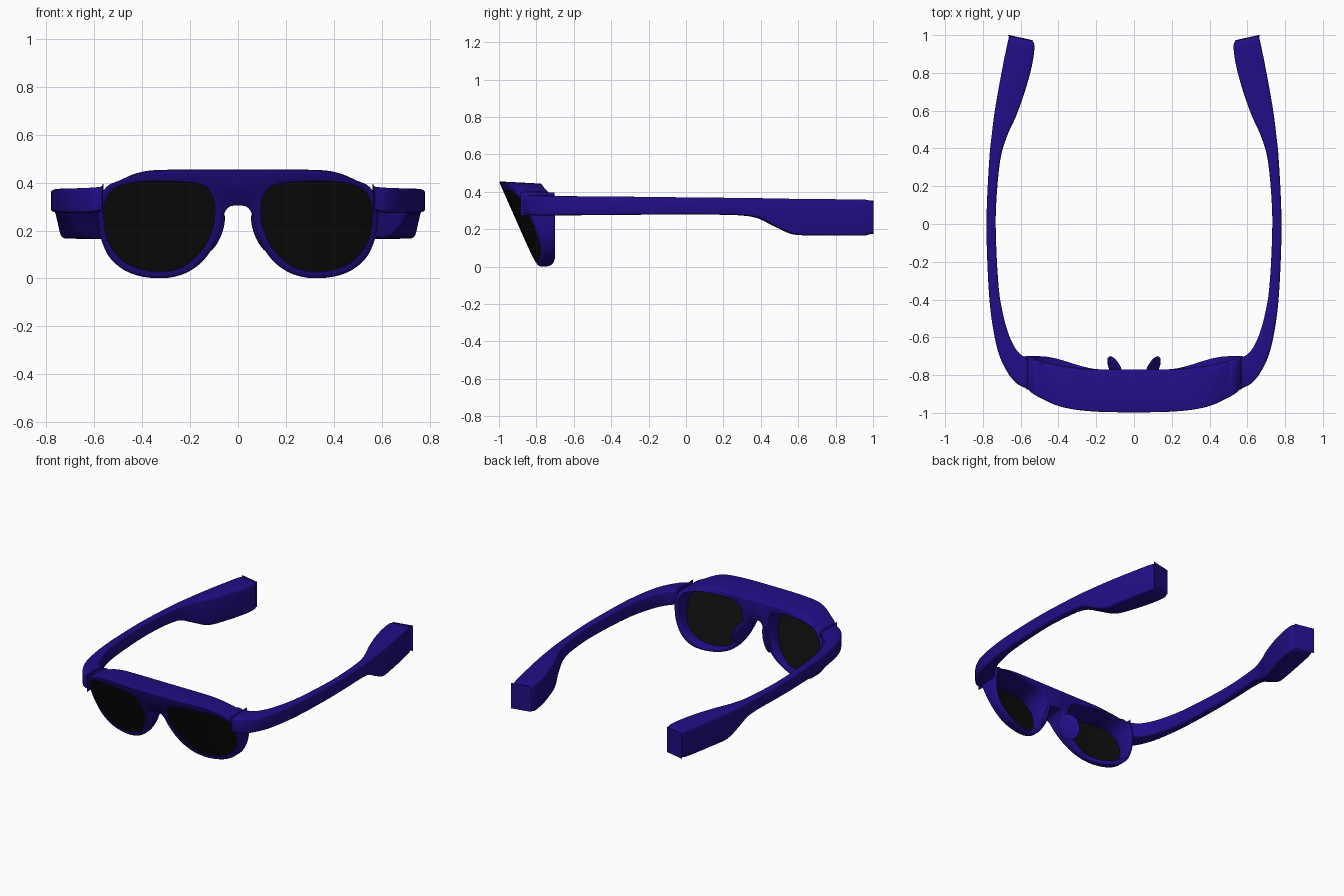
import bpy, bmesh, math

if "Cube" in bpy.data.objects:
    bpy.data.objects.remove(bpy.data.objects["Cube"])


def material(name, rgb):
    m = bpy.data.materials.new(name)
    m.diffuse_color = (*rgb, 1)
    m.use_nodes = True
    m.node_tree.nodes["Principled BSDF"].inputs["Base Color"].default_value = m.diffuse_color
    return m


FRAME = material("frame_purple", (0.016, 0.004, 0.24))
LENS = material("lens_black", (0.004, 0.004, 0.004))


def smooth_path(pts, steps):
    """Open Catmull-Rom curve through tuples of any size."""
    p = [pts[0]] + list(pts) + [pts[-1]]
    out = []
    for i in range(1, len(p) - 2):
        for s in range(steps):
            t = s / steps
            out.append(tuple(0.5 * (2 * b + (c - a) * t + (2 * a - 5 * b + 4 * c - d) * t * t
                                    + (3 * b - a - 3 * c + d) * t ** 3)
                             for a, b, c, d in zip(*p[i - 1:i + 3])))
    return out + [tuple(pts[-1])]


def front_y(x, z):
    """Wrapped, tilted front surface."""
    return -1 + 0.46 * abs(x) ** 3 + 0.44 * (0.455 - z)


def back_y(x, z):
    """Rear surface, reaching further back at the outer rims."""
    s = min(max((abs(x) - 0.17) / 0.33, 0), 1)
    return -0.77 + 0.07 * s * s * (3 - 2 * s) * min(max((0.45 - z) / 0.1, 0), 1)


def build(name, verts, faces, mat, bevel=0, solid=0, angle=40):
    """Make a half part, mirror it, round its edges and shade it."""
    me = bpy.data.meshes.new(name)
    me.from_pydata(verts, [], faces)
    me.materials.append(mat)
    ob = bpy.data.objects.new(name, me)
    bpy.context.collection.objects.link(ob)
    mir = ob.modifiers.new("mirror", 'MIRROR')
    mir.use_clip = True
    mir.merge_threshold = 0.0005
    if solid:
        ob.modifiers.new("solid", 'SOLIDIFY').thickness = solid
    if bevel:
        b = ob.modifiers.new("bevel", 'BEVEL')
        b.width, b.segments = bevel, 3
        b.limit_method, b.angle_limit = 'ANGLE', math.radians(angle)
        b.use_clamp_overlap = False
    bpy.ops.object.select_all(action='DESELECT')
    ob.select_set(True)
    bpy.context.view_layer.objects.active = ob
    bpy.ops.object.convert(target='MESH')
    bm = bmesh.new()
    bm.from_mesh(ob.data)
    bmesh.ops.recalc_face_normals(bm, faces=bm.faces)
    bm.to_mesh(ob.data)
    bm.free()
    bpy.ops.object.shade_smooth_by_angle(angle=math.radians(35))
    return ob


# Front frame: matching outer outline and lens opening, as x, z
outer = smooth_path([
    (0, .455), (.12, .455), (.25, .455), (.36, .452), (.43, .438), (.49, .412), (.55, .382),
    (.58, .32), (.583, .24), (.57, .16), (.53, .08), (.45, .022), (.34, .001), (.24, .014),
    (.16, .06), (.105, .13), (.072, .21), (.058, .27), (.035, .30), (0, .305)], 4)
inner = smooth_path([
    (.125, .372), (.165, .393), (.25, .402), (.35, .404), (.42, .400), (.48, .388), (.525, .365),
    (.55, .32), (.557, .25), (.545, .17), (.505, .10), (.44, .052), (.34, .03), (.25, .043),
    (.185, .085), (.135, .145), (.105, .22), (.098, .27), (.098, .30), (.105, .34)], 4)
n = len(outer)
verts, faces = [], []
for (ox, oz), (ix, iz) in zip(outer, inner):
    drop = 0.012 if oz > 0.4 else 0
    verts += [(ox, front_y(ox, oz), oz), (ix, front_y(ix, iz), iz),
              (ix, back_y(ix, iz), iz), (ox, back_y(ox, oz), oz - drop)]
for i in range(n):
    a, b = 4 * i, 4 * ((i + 1) % n)
    for k in range(4):
        if k == 3 and i == n - 1:
            continue  # centre seam stays open for the mirror
        m = (k + 1) % 4
        faces.append((a + k, b + k, b + m, a + m))
build("front_frame", verts, faces, FRAME, bevel=0.009)

# Lenses: concentric rings following the front surface
cx, cz = 0.33, 0.225
verts, faces = [], []
scales = (1.02, 0.8, 0.55, 0.3)
for s in scales:
    for x, z in inner:
        x, z = cx + (x - cx) * s, cz + (z - cz) * s
        verts.append((x, front_y(x, z) + 0.012, z))
verts.append((cx, front_y(cx, cz) + 0.012, cz))
for r in range(len(scales)):
    for i in range(n):
        j = (i + 1) % n
        if r < len(scales) - 1:
            faces.append((r * n + i, r * n + j, r * n + n + j, r * n + n + i))
        else:
            faces.append((r * n + i, r * n + j, len(verts) - 1))
build("lenses", verts, faces, LENS, solid=0.008)

# Temples: stations of outer x, y, inner x, y, bottom z, top z
stations = smooth_path([
    (.565, -.872, .562, -.715, .285, .383),
    (.62, -.845, .60, -.69, .275, .379),
    (.67, -.785, .63, -.655, .274, .377),
    (.715, -.69, .665, -.58, .274, .376),
    (.745, -.56, .695, -.47, .275, .375),
    (.767, -.38, .716, -.34, .276, .374),
    (.78, -.10, .73, -.10, .278, .371),
    (.779, .10, .73, .10, .278, .369),
    (.765, .36, .708, .34, .268, .366),
    (.752, .48, .67, .47, .215, .364),
    (.74, .58, .625, .57, .172, .362),
    (.72, .70, .578, .70, .167, .361),
    (.69, .86, .54, .84, .166, .359),
    (.668, .965, .527, .945, .167, .357),
    (.66, 1.0, .545, .975, .185, .342)], 4)
verts, faces = [], []
for xo, yo, xi, yi, lo, hi in stations:
    verts += [(xo, yo, lo), (xo, yo, hi), (xi, yi, hi), (xi, yi, lo)]
last = 4 * (len(stations) - 1)
for a in range(0, last, 4):
    for k in range(4):
        m = (k + 1) % 4
        faces.append((a + k, a + m, a + 4 + m, a + 4 + k))
faces += [(0, 1, 2, 3), (last + 3, last + 2, last + 1, last)]
build("temples", verts, faces, FRAME, bevel=0.012, angle=50)

# Nose pads: flattened ovals flaring outward to the rear and the bottom
bm = bmesh.new()
bmesh.ops.create_uvsphere(bm, u_segments=24, v_segments=14, radius=1)
verts = []
for v in bm.verts:
    x, y, z = v.co.x * 0.018, v.co.y * 0.07, v.co.z * 0.085
    verts.append((0.098 + x + 0.4 * y - 0.33 * z, -0.77 + y, 0.195 + z))
faces = [tuple(v.index for v in f.verts) for f in bm.faces]
bm.free()
build("nose_pads", verts, faces, FRAME)
